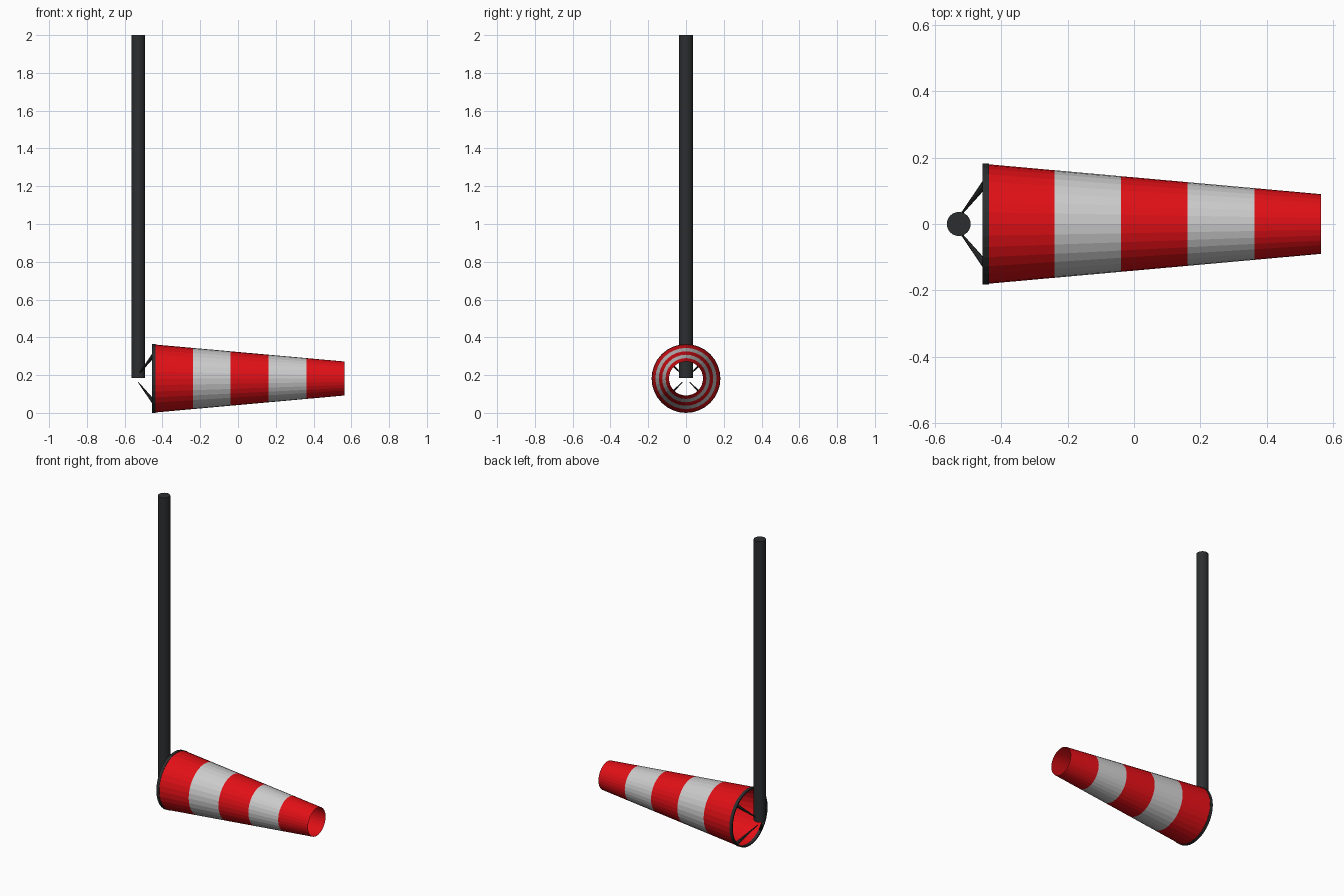
import bpy, bmesh, math
from mathutils import Vector, Matrix

if "Cube" in bpy.data.objects:
    bpy.data.objects.remove(bpy.data.objects["Cube"])

AXIS_Z = 0.182
POLE_X = -0.528
SIDES = 32


def material(name, rgb):
    m = bpy.data.materials.new(name)
    m.diffuse_color = (*rgb, 1)
    m.use_nodes = True
    m.node_tree.nodes["Principled BSDF"].inputs["Base Color"].default_value = m.diffuse_color
    return m


red = material("red_fabric", (0.75, 0.005, 0.008))
white = material("white_fabric", (0.6, 0.6, 0.6))
dark = material("dark_metal", (0.025, 0.027, 0.028))


def tapered(name, a, b, r1, r2, mat, sides=SIDES, caps=True):
    """Cylinder or cone frustum from point a to point b."""
    a, b = Vector(a), Vector(b)
    d = b - a
    bm = bmesh.new()
    bmesh.ops.create_cone(bm, cap_ends=caps, segments=sides, radius1=r1,
                          radius2=r2, depth=d.length)
    rot = d.to_track_quat('Z', 'Y').to_matrix().to_4x4()
    bm.transform(Matrix.Translation((a + b) / 2) @ rot)
    me = bpy.data.meshes.new(name)
    bm.to_mesh(me)
    bm.free()
    me.materials.append(mat)
    ob = bpy.data.objects.new(name, me)
    bpy.context.collection.objects.link(ob)
    return ob


# Upright pole
tapered("pole", (POLE_X, 0, 0.185), (POLE_X, 0, 2.0), 0.036, 0.036, dark)

# Striped fabric sock, open at both ends
x0, x1, r0, r1, bands = -0.44, 0.563, 0.18, 0.09, 5
for i in range(bands):
    t, u = i / bands, (i + 1) / bands
    tapered(f"sock_band_{i + 1}",
            (x0 + (x1 - x0) * t, 0, AXIS_Z), (x0 + (x1 - x0) * u, 0, AXIS_Z),
            r0 + (r1 - r0) * t, r0 + (r1 - r0) * u,
            red if i % 2 == 0 else white, caps=False)

# Mouth hoop
hoop = tapered("mouth_hoop", (-0.456, 0, AXIS_Z), (-0.437, 0, AXIS_Z),
               0.182, 0.182, dark, caps=False)
mod = hoop.modifiers.new("thickness", 'SOLIDIFY')
mod.thickness = 0.008
mod.offset = -1

# Four tapering struts from the pole to the hoop
for sy in (-1, 1):
    for sz in (-1, 1):
        tapered(f"strut_{'right' if sy > 0 else 'left'}_{'upper' if sz > 0 else 'lower'}",
                (POLE_X, sy * 0.02, AXIS_Z + sz * 0.02),
                (-0.446, sy * 0.125, AXIS_Z + sz * 0.125),
                0.002, 0.011, dark, sides=8)
